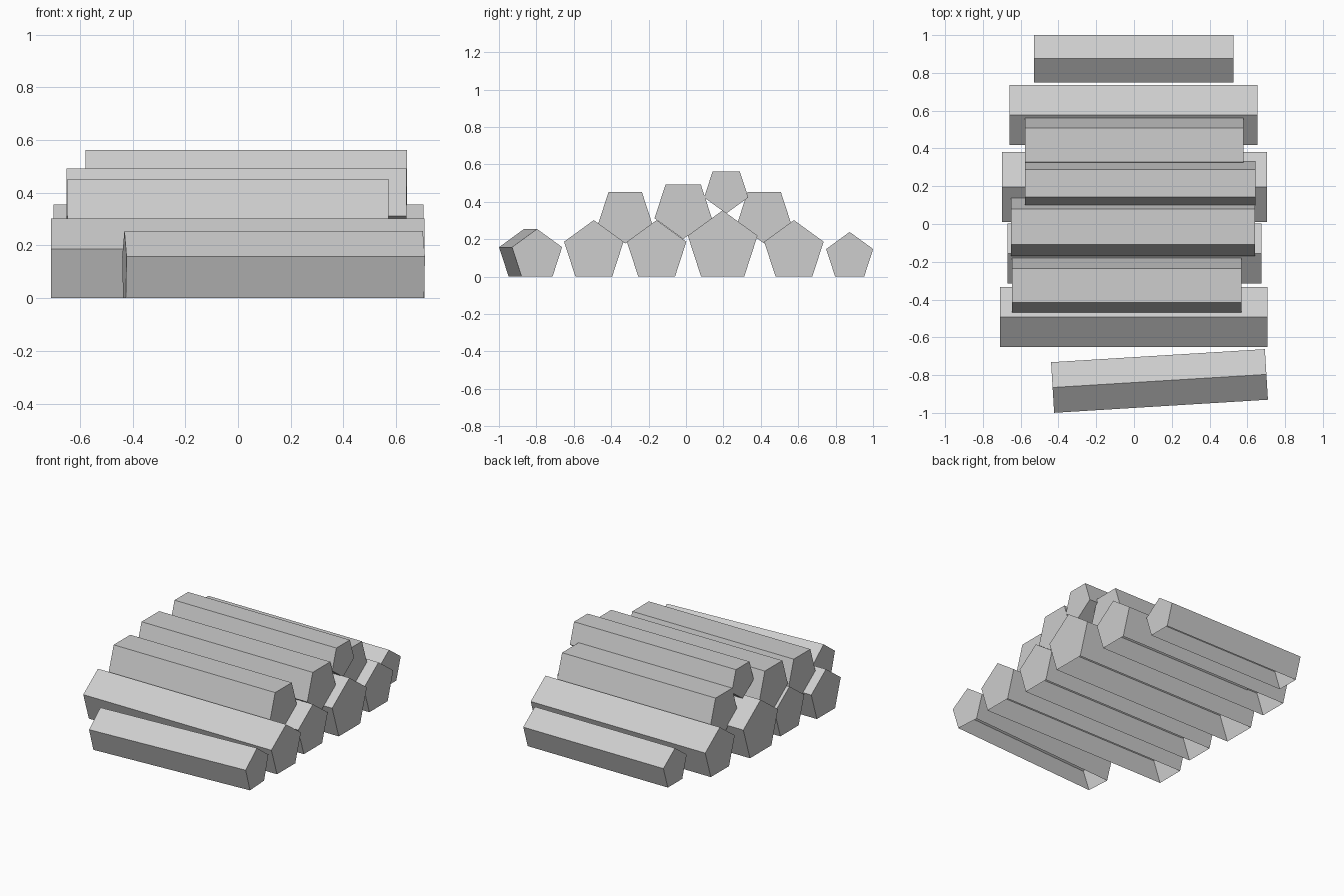
import bpy
import bmesh
from math import sin, cos, tau, radians

cube = bpy.data.objects.get("Cube")
if cube:
    bpy.data.objects.remove(cube)

# single plain grey
grey = bpy.data.materials.new("plain_grey")
grey.use_nodes = True
colour = (0.61, 0.61, 0.61, 1)
grey.diffuse_color = colour
grey.node_tree.nodes["Principled BSDF"].inputs["Base Color"].default_value = colour


def log(name, x0, x1, y, radius, z_top=None, turn=0):
    """Pentagonal log along x; rests open on the ground, or point down with its flat at z_top."""
    grounded = z_top is None
    up = 1 if grounded else -1
    z = radius * cos(tau / 10) if grounded else z_top - radius * cos(tau / 10)
    half = (x1 - x0) / 2
    bm = bmesh.new()
    ring = [bm.verts.new((-half, radius * sin(tau * i / 5), up * radius * cos(tau * i / 5)))
            for i in range(5)]
    end = bm.faces.new(ring)
    side = bmesh.ops.extrude_face_region(bm, geom=[end], use_keep_orig=True)
    moved = [v for v in side["geom"] if isinstance(v, bmesh.types.BMVert)]
    bmesh.ops.translate(bm, verts=moved, vec=(2 * half, 0, 0))
    bmesh.ops.recalc_face_normals(bm, faces=bm.faces)
    if grounded:
        # no face where the log meets the ground
        under = [f for f in bm.faces if f.normal.z < -0.9]
        bmesh.ops.delete(bm, geom=under, context='FACES_ONLY')
    mesh = bpy.data.meshes.new(name)
    bm.to_mesh(mesh)
    bm.free()
    mesh.materials.append(grey)
    obj = bpy.data.objects.new(name, mesh)
    obj.location = ((x0 + x1) / 2, y, z)
    obj.rotation_euler.z = radians(turn)
    bpy.context.collection.objects.link(obj)


# bottom row, front to back, the first one lying askew
log("loose_front_log", -0.432, 0.702, -0.831, 0.141, turn=3.5)
log("lower_log_front", -0.71, 0.708, -0.493, 0.167)
log("lower_log_mid_front", -0.67, 0.675, -0.157, 0.167)
log("lower_log_middle", -0.70, 0.703, 0.196, 0.196)
log("lower_log_back", -0.66, 0.655, 0.577, 0.167)
log("loose_back_log", -0.53, 0.526, 0.875, 0.132)

# upper row, point down in the gaps
log("upper_log_front", -0.647, 0.57, -0.325, 0.152, 0.452)
log("upper_log_middle", -0.65, 0.64, -0.015, 0.161, 0.492)
log("top_log", -0.578, 0.642, 0.215, 0.124, 0.562)
log("upper_log_back", -0.578, 0.579, 0.418, 0.152, 0.452)
